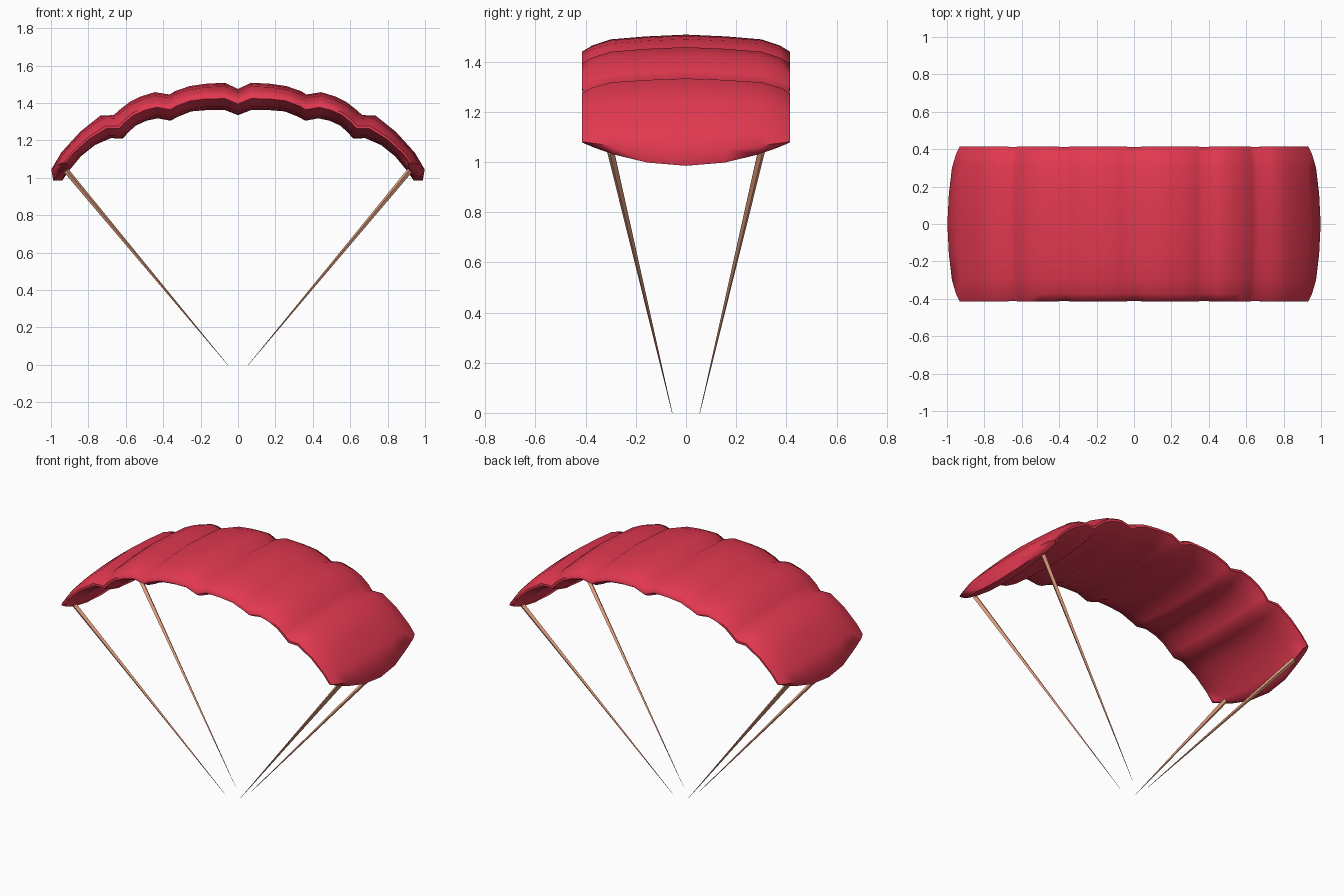
import bpy, bmesh, math
from mathutils import Vector

if "Cube" in bpy.data.objects:
    bpy.data.objects.remove(bpy.data.objects["Cube"])


def material(name, rgb):
    m = bpy.data.materials.new(name)
    m.diffuse_color = (*rgb, 1)
    m.use_nodes = True
    m.node_tree.nodes["Principled BSDF"].inputs["Base Color"].default_value = m.diffuse_color
    return m


def finish(name, bm, mat, angle):
    bmesh.ops.recalc_face_normals(bm, faces=bm.faces)
    me = bpy.data.meshes.new(name)
    bm.to_mesh(me)
    bm.free()
    ob = bpy.data.objects.new(name, me)
    bpy.context.collection.objects.link(ob)
    me.materials.append(mat)
    bpy.ops.object.select_all(action='DESELECT')
    ob.select_set(True)
    bpy.context.view_layer.objects.active = ob
    bpy.ops.object.shade_smooth_by_angle(angle=math.radians(angle))
    return ob


red = material("red_fabric", (0.76, 0.04, 0.08))
tan = material("tan_cord", (0.85, 0.38, 0.23))

# Half span stations: upper skin x, z, lower skin x, z, chord scale, tip sweep
half = [
    (0.000, 1.475, 0.000, 1.335, 0.99, 0), (0.070, 1.508, 0.070, 1.362, 1, 0),
    (0.170, 1.503, 0.165, 1.362, 1, 0), (0.260, 1.490, 0.250, 1.355, 1, 0),
    (0.340, 1.462, 0.325, 1.325, 1, 0), (0.365, 1.445, 0.360, 1.305, 0.99, 0),
    (0.445, 1.458, 0.430, 1.318, 1, 0), (0.520, 1.435, 0.490, 1.305, 1, 0),
    (0.580, 1.405, 0.545, 1.280, 1, 0), (0.635, 1.362, 0.585, 1.245, 1, 0),
    (0.665, 1.335, 0.615, 1.210, 0.99, 0), (0.735, 1.333, 0.680, 1.212, 1, 0),
    (0.845, 1.245, 0.765, 1.175, 1, 0), (0.945, 1.135, 0.840, 1.115, 1, 0.01),
    (0.998, 1.045, 0.910, 1.030, 1, 0.05), (0.988, 0.985, 0.940, 0.985, 0.96, 0.10)]
stations = [(-a, b, -c, d, s, w) for a, b, c, d, s, w in half[:0:-1]] + half

# Inflated chord section: y, depth from upper skin (0) to lower skin (1)
side = [(0.16, 0.05), (0.30, 0.13), (0.375, 0.30), (0.415, 0.47), (0.415, 0.58),
        (0.375, 0.74), (0.30, 0.88), (0.16, 0.96)]
section = [(0, 0)] + side + [(0, 1)] + [(-y, t) for y, t in side[::-1]]

# Canopy skin
bm = bmesh.new()
rings = []
for ox, oz, ix, iz, s, w in stations:
    o, i = Vector((ox, 0, oz)), Vector((ix, 0, iz))
    ring = []
    for y, t in section:
        q = w * (y / 0.415) ** 2
        back = Vector((-math.copysign(0.5, ox) * q, y * s, 0.86 * q))
        ring.append(bm.verts.new(o.lerp(i, t) + back))
    rings.append(ring)
n = len(section)
for a, b in zip(rings, rings[1:]):
    for k in range(n):
        bm.faces.new((a[k], a[(k + 1) % n], b[(k + 1) % n], b[k]))
# Tip caps: strips between upper and lower skin
for r in (rings[0], rings[-1]):
    h = n // 2
    for seq in (r[:h + 1], [r[0]] + r[:h - 1:-1]):
        m = len(seq)
        for k in range(m // 2 - 1):
            bm.faces.new((seq[k], seq[k + 1], seq[m - 2 - k], seq[m - 1 - k]))
finish("canopy", bm, red, 60)

# Tapered suspension lines
for sx, fx in ((-1, "left"), (1, "right")):
    for sy, fy in ((-1, "front"), (1, "back")):
        top = Vector((sx * 0.92, sy * 0.30, 1.04))
        low = Vector((sx * 0.055, sy * 0.055, 0.0))
        d = top - low
        bm = bmesh.new()
        bmesh.ops.create_cone(bm, cap_ends=True, segments=4, radius1=0.0008,
                              radius2=0.015, depth=d.length)
        rot = d.to_track_quat('Z', 'Y')
        for v in bm.verts:
            v.co = rot @ v.co + (top + low) / 2
        finish(f"{fy}_{fx}_line", bm, tan, 30)
